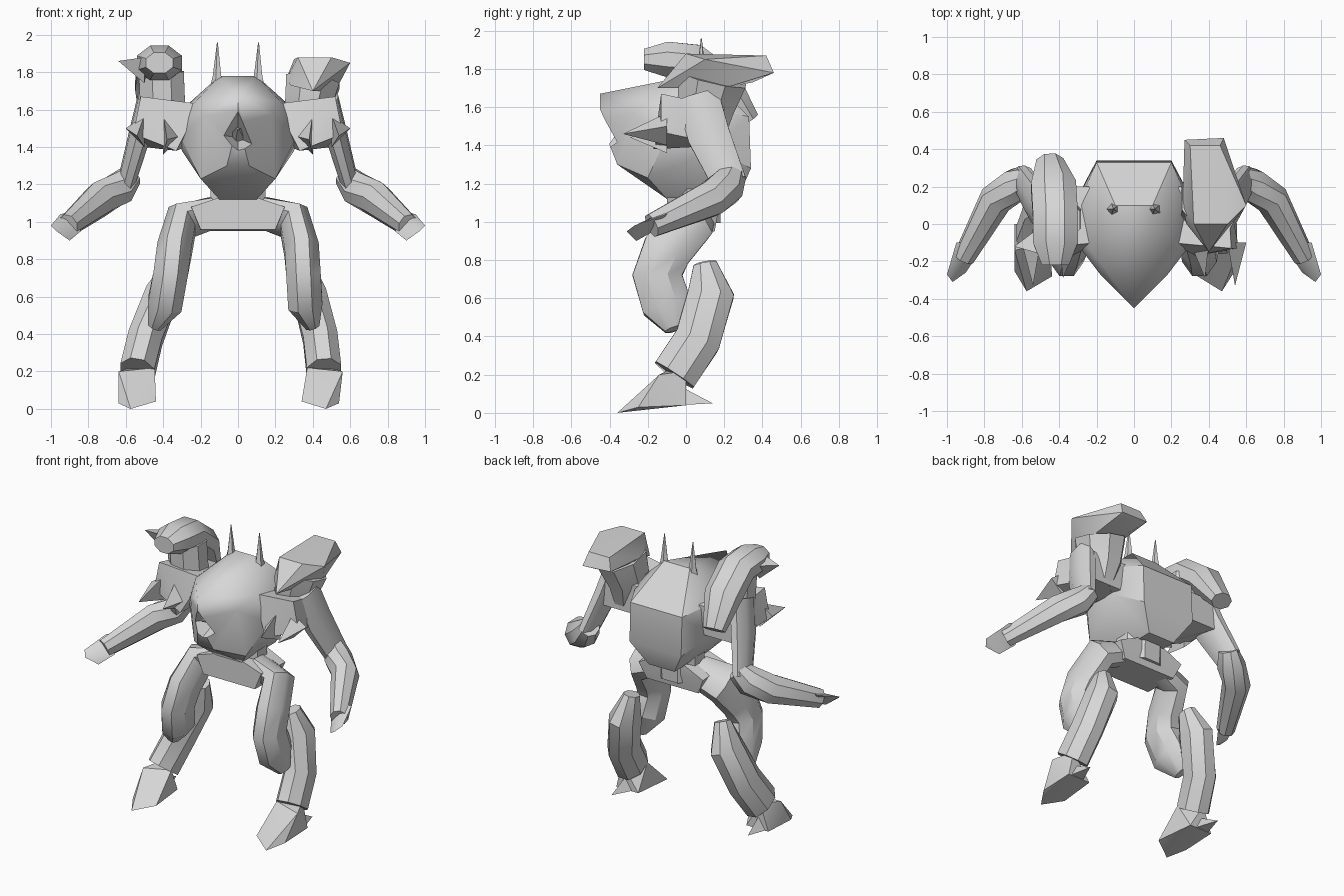
import bpy
import bmesh
from math import cos, sin, tau, radians
from mathutils import Vector

default_cube = bpy.data.objects.get("Cube")
if default_cube:
    bpy.data.objects.remove(default_cube, do_unlink=True)

# Single bare grey finish
GREY = (.68, .68, .68, 1)
grey = bpy.data.materials.new("plain_grey")
grey.use_nodes = True
grey.diffuse_color = GREY
shader = next(node for node in grey.node_tree.nodes if node.type == "BSDF_PRINCIPLED")
shader.inputs["Base Color"].default_value = GREY


def shade(part):
    """Smooth the gentle bends and keep the hard creases."""
    bpy.ops.object.select_all(action="DESELECT")
    part.select_set(True)
    bpy.context.view_layer.objects.active = part
    bpy.ops.object.shade_smooth_by_angle(angle=radians(35))


def finish(name, builder):
    """Turn a bmesh into a shaded grey object."""
    bmesh.ops.recalc_face_normals(builder, faces=builder.faces)
    mesh = bpy.data.meshes.new(name)
    builder.to_mesh(mesh)
    builder.free()
    mesh.materials.append(grey)
    part = bpy.data.objects.new(name, mesh)
    bpy.context.collection.objects.link(part)
    shade(part)
    return part


def hull(name, points):
    """Faceted armour block wrapped around a few corner points."""
    builder = bmesh.new()
    for point in points:
        builder.verts.new(point)
    result = bmesh.ops.convex_hull(builder, input=builder.verts)
    unused = [item for item in result["geom_interior"]
              if isinstance(item, bmesh.types.BMVert)]
    bmesh.ops.delete(builder, geom=unused, context="VERTS")
    return finish(name, builder)


def limb(name, path, width, depth, start=1, end=1, sides=8):
    """Oval tube along a path, scaled at its two ends."""
    builder = bmesh.new()
    centres = [Vector(point) for point in path]
    last = len(centres) - 1
    scales = [start] + [1] * (last - 1) + [end]
    rings = []
    for index, (centre, scale) in enumerate(zip(centres, scales)):
        along = centres[min(index + 1, last)] - centres[max(index - 1, 0)]
        along.normalize()
        across = Vector.Fill(3, 0)
        across.x = 1
        across = (across - along * along.x).normalized()
        deep = along.cross(across)
        ring = []
        for step in range(sides):
            turn = tau * (step + .5) / sides
            offset = across * width * cos(turn) + deep * depth * sin(turn)
            ring.append(builder.verts.new(centre + offset * scale))
        rings.append(ring)
    for lower, upper in zip(rings, rings[1:]):
        for step in range(sides):
            after = (step + 1) % sides
            builder.faces.new((lower[step], lower[after], upper[after], upper[step]))
    builder.faces.new(rings[0])
    builder.faces.new(rings[-1])
    return finish(name, builder)


def flip(points):
    """Copy points to the other side of the body."""
    return [(-x, y, z) for x, y, z in points]


def stride(points):
    """Copy leg points across, with the shin splayed outwards."""
    return [(-x - .13 * max(0, .8 - z), y, z) for x, y, z in points]


# Wedge-shaped torso with a jutting chest ridge
half_torso = [
    (0, -.45, 1.67), (0, -.45, 1.53), (.06, -.36, 1.3), (.18, -.27, 1.57),
    (.23, -.14, 1.64), (.31, -.1, 1.45), (.2, -.2, 1.23), (.1, -.1, 1.12),
    (.1, .1, 1.78), (.3, .1, 1.6), (.3, .15, 1.38), (.2, .33, 1.55),
    (.2, .34, 1.28), (.1, .27, 1.12),
]
torso = hull("torso", half_torso + flip(half_torso))

# Hollow sunk into the chest, with a small cone inside
hollow = hull("chest_hollow_cutter", [
    (0, -.6, 1.68), (.2, -.6, 1.36), (-.2, -.6, 1.48), (0, -.6, 1.3), (0, -.22, 1.45)])
cut = torso.modifiers.new("hollow", "BOOLEAN")
cut.operation = "DIFFERENCE"
cut.solver = "EXACT"
cut.object = hollow
bpy.context.view_layer.objects.active = torso
bpy.ops.object.modifier_apply(modifier=cut.name)
bpy.data.objects.remove(hollow, do_unlink=True)
shade(torso)
limb("chest_cone", [(0, -.2, 1.45), (0, -.4, 1.5)], .06, .06, end=.1, sides=5)

# Waist and pelvis
limb("waist", [(0, .06, 1.2), (0, .05, 1)], .16, .14)
half_pelvis = [(.1, -.1, 1.13), (.25, -.1, 1.08), (.2, -.1, .96),
               (.1, .17, 1.13), (.25, .17, 1.06), (.2, .15, .95)]
hull("pelvis", half_pelvis + flip(half_pelvis))

for side, place, place_leg in (("left", list, list), ("right", flip, stride)):
    # Shoulder block with two fins pointing forwards
    hull(side + "_shoulder", place([
        (.2, -.1, 1.63), (.52, -.13, 1.67), (.33, -.17, 1.38), (.56, -.13, 1.47),
        (.5, .2, 1.6), (.24, .2, 1.6), (.28, .2, 1.4), (.5, .2, 1.4)]))
    hull(side + "_outer_fin", place([
        (.6, -.1, 1.5), (.5, -.1, 1.57), (.54, -.33, 1.46), (.5, -.1, 1.4)]))
    hull(side + "_inner_fin", place([
        (.3, -.1, 1.46), (.4, -.1, 1.58), (.38, -.29, 1.44), (.4, -.1, 1.36)]))

    # Thin horn on a wider root
    limb(side + "_horn", place([(.11, .08, 1.68), (.11, .08, 1.78), (.11, .08, 1.96)]),
         .025, .025, start=2, end=.1, sides=5)

    # Arm bent at the elbow, hand reaching forwards
    limb(side + "_upper_arm", place([
        (.48, .06, 1.66), (.53, .12, 1.45), (.6, .23, 1.2)]), .06, .12, end=.8)
    limb(side + "_forearm", place([
        (.57, .25, 1.25), (.63, .21, 1.18), (.74, .13, 1.12), (.91, -.18, .98)]),
         .09, .1, start=.7, end=.65)
    hull(side + "_hand", place([
        (.88, -.1, 1.06), (.95, -.1, 1.04), (1, -.27, .98),
        (.97, -.31, .95), (.9, -.26, .9), (.84, -.17, .95)]))

    # Thigh swinging forwards to the knee
    limb(side + "_thigh", place_leg([
        (.13, .05, 1.05), (.3, .02, 1), (.34, -.1, .85), (.35, -.15, .72),
        (.36, -.1, .56), (.4, -.06, .44)]), .1, .14, start=.8, end=.4)

    # Calf set behind the knee, running down to the ankle
    limb(side + "_calf", place_leg([
        (.35, .1, .78), (.38, .13, .62), (.44, .06, .38), (.46, -.06, .2)]),
         .1, .13, start=.5)

    # Pointed toe block and thin heel spur
    hull(side + "_foot", place_leg([
        (.34, -.28, .04), (.47, -.36, 0), (.54, -.25, .03), (.54, 0, .04), (.37, 0, .04),
        (.37, -.1, .22), (.56, -.14, .2), (.5, 0, .22)]))
    hull(side + "_heel", place_leg([
        (.48, .14, .05), (.4, -.05, .04), (.53, -.05, .04), (.47, -.05, .15)]))

# Left pod: a cap leaning backwards on a tapered stem
hull("left_pod_cap", [
    (.32, 0, 1.88), (.5, 0, 1.88), (.6, .1, 1.85), (.3, .42, 1.87), (.46, .42, 1.87),
    (.27, .45, 1.79), (.48, .46, 1.78), (.26, .1, 1.77), (.28, 0, 1.73),
    (.4, -.15, 1.7), (.52, .2, 1.7), (.34, .35, 1.73)])
limb("left_pod_stem", [(.38, .1, 1.4), (.37, .1, 1.58), (.4, .14, 1.75)],
     .13, .16, start=.6, end=1.2)

# Right pod: a barrel tipped forwards, with a side spike
limb("right_pod_barrel", [
    (-.42, -.22, 1.85), (-.42, -.1, 1.85), (-.42, .04, 1.84), (-.43, .2, 1.72),
    (-.45, .33, 1.53)], .13, .1, start=.6, end=.6)
limb("right_pod_stem", [(-.4, .03, 1.55), (-.41, .02, 1.8)], .13, .13)
hull("right_pod_spike", [
    (-.64, -.12, 1.86), (-.5, -.16, 1.88), (-.5, -.1, 1.74), (-.48, 0, 1.86)])
